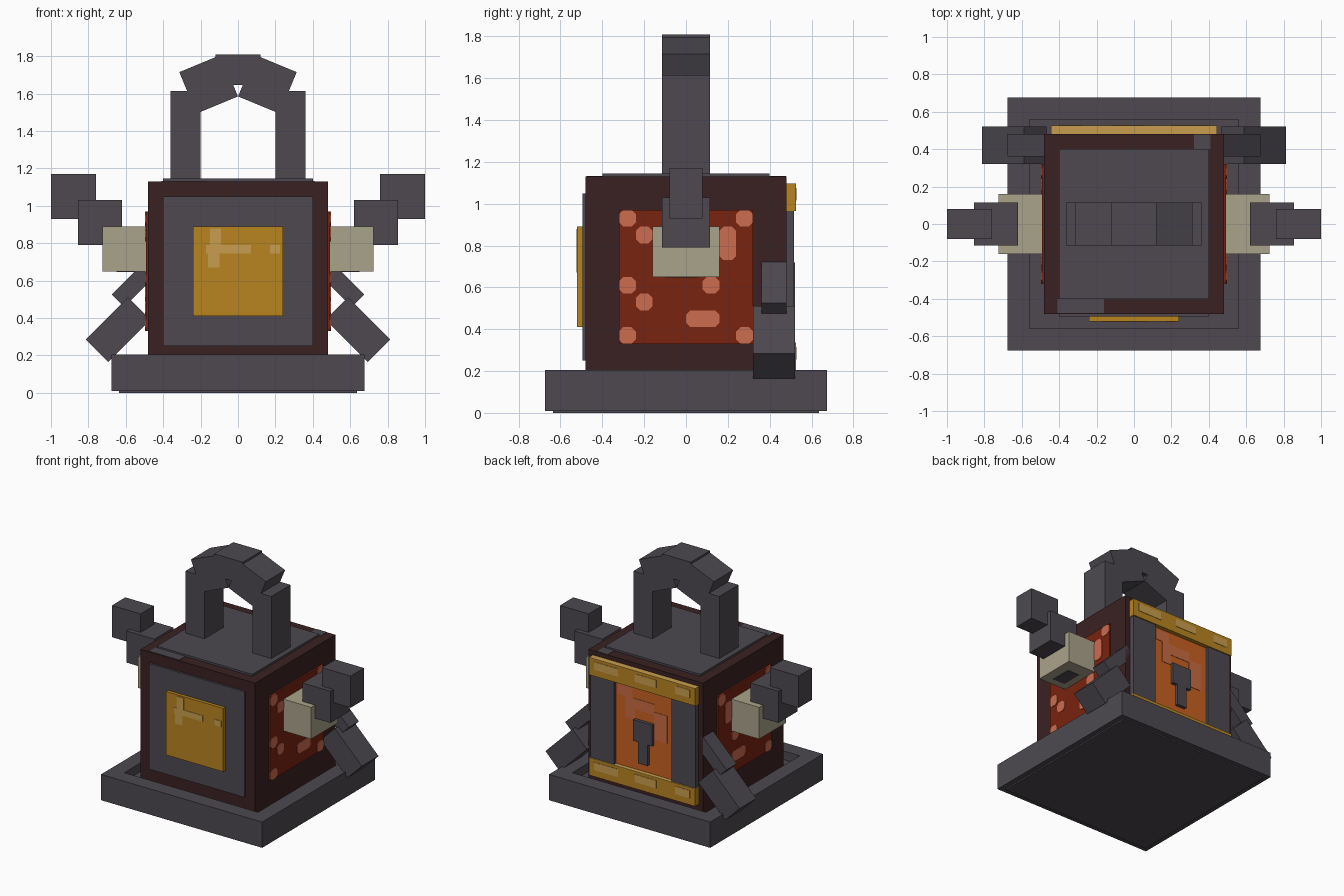
import bpy, bmesh, math

cube = bpy.data.objects.get("Cube")
if cube:
    bpy.data.objects.remove(cube, do_unlink=True)


def material(name, r, g, b):
    lin = [((c / 255 + 0.055) / 1.055) ** 2.4 for c in (r, g, b)] + [1]
    m = bpy.data.materials.new(name)
    m.use_nodes = True
    m.diffuse_color = lin
    m.node_tree.nodes["Principled BSDF"].inputs["Base Color"].default_value = lin
    return m


IRON = material("dark iron", 77, 73, 80)
FRAME = material("dark maroon", 58, 33, 34)
GOLD = material("gold", 184, 133, 32)
GOLD_PALE = material("pale gold", 201, 158, 78)
RED = material("rust red", 122, 35, 15)
SALMON = material("salmon", 205, 108, 80)
BONE = material("bone", 170, 163, 138)
ORANGE = material("orange", 200, 97, 32)
ORANGE_PALE = material("pale orange", 200, 107, 66)


def finish(name, bm, mat):
    bmesh.ops.recalc_face_normals(bm, faces=bm.faces)
    mesh = bpy.data.meshes.new(name)
    bm.to_mesh(mesh)
    bm.free()
    mesh.materials.append(mat)
    ob = bpy.data.objects.new(name, mesh)
    bpy.context.collection.objects.link(ob)
    return ob


def block(name, mat, x, y, z, tilt=0):
    """Box from (min, max) pairs, optionally tilted about the y axis."""
    bm = bmesh.new()
    bmesh.ops.create_cube(bm, size=1)
    for v in bm.verts:
        v.co = [c * (r[1] - r[0]) for c, r in zip(v.co, (x, y, z))]
    ob = finish(name, bm, mat)
    ob.location = [sum(r) / 2 for r in (x, y, z)]
    ob.rotation_euler.y = math.radians(tilt)
    return ob


def span(center, size):
    return (center - size / 2, center + size / 2)


def pair(name, mat, x, y, z, tilt=0):
    """The same box on both sides of the model."""
    block("left_" + name, mat, x, y, z, tilt)
    block("right_" + name, mat, (-x[1], -x[0]), y, z, -tilt)


def spot(name, mat, side, y, z):
    """Thin chamfered patch on a side panel."""
    c = 0.02
    (a, b), (d, e) = y, z
    outline = [(a + c, d), (b - c, d), (b, d + c), (b, e - c),
               (b - c, e), (a + c, e), (a, e - c), (a, d + c)]
    bm = bmesh.new()
    face = bm.faces.new([bm.verts.new((side * 0.492, p, q)) for p, q in outline])
    ext = bmesh.ops.extrude_face_region(bm, geom=[face])
    for v in ext["geom"]:
        if isinstance(v, bmesh.types.BMVert):
            v.co.x += side * 0.005
    finish(name, bm, mat)


# Tray base: foot plate, floor and square rim
block("foot_plate", IRON, (-.635, .635), (-.635, .635), (0, .012))
block("tray_floor", IRON, (-.57, .57), (-.57, .57), (.01, .14))
pair("tray_side", IRON, (.56, .675), (-.675, .675), (.01, .205))
block("tray_front", IRON, (-.56, .56), (-.675, -.56), (.01, .205))
block("tray_back", IRON, (-.56, .56), (.56, .675), (.01, .205))

# Body with top and front plates
block("body", FRAME, (-.48, .48), (-.48, .48), (.135, 1.13))
block("top_plate", IRON, (-.4, .4), (-.4, .4), (1.12, 1.145))
block("top_chip_front", IRON, (-.41, -.16), (-.475, -.4), (1.128, 1.133))
block("top_chip_back", IRON, (.32, .41), (.4, .478), (1.128, 1.133))
block("front_plate", IRON, (-.4, .4), (-.495, -.47), (.25, 1.05))
block("front_panel", GOLD, (-.24, .24), (-.52, -.49), (.41, .89))
for i, (x, z) in enumerate([((-.15, -.09), (.79, .88)), ((-.17, .07), (.745, .79)),
                            ((-.16, -.1), (.67, .745)), ((.17, .225), (.745, .79))]):
    block(f"front_glint_{i}", GOLD_PALE, x, (-.523, -.515), z)

# Spotted side panels: grid cells (y, z, width, height)
CELL = 0.08
cells = [(0, 7, 1, 1), (1, 6, 1, 1), (7, 7, 1, 1), (6, 5, 1, 2), (0, 3, 1, 1),
         (1, 2, 1, 1), (5, 3, 1, 1), (4, 1, 2, 1), (0, 0, 1, 1), (7, 0, 1, 1)]
pair("side_panel", RED, (.47, .493), (-.32, .32), (.33, .97))
for side, label in ((1, "left"), (-1, "right")):
    for i, (cy, cz, w, h) in enumerate(cells):
        y0, z0 = -.32 + cy * CELL, .33 + cz * CELL
        spot(f"{label}_spot_{i}", SALMON, side, (y0, y0 + w * CELL), (z0, z0 + h * CELL))

# Side arms: bone bracket with two stepped iron blocks
pair("bracket", BONE, (.48, .725), (-.16, .16), (.65, .89))
pair("bracket_stain", IRON, (.55, .65), (-.1, .06), (.647, .652))
pair("lower_horn", IRON, (.62, .855), (-.115, .115), (.79, 1.03))
pair("upper_horn", IRON, (.76, 1), (-.08, .08), (.93, 1.17))

# Slanted rear legs
pair("rear_leg", IRON, span(.64, .32), (.32, .52), span(.338, .17), 45)
pair("rear_leg_joint", IRON, span(.54, .29), (.36, .48), span(.595, .095), 45)

# Handle: two posts, tilted shoulders and a crown block
DEPTH = (-.115, .115)
pair("handle_post", IRON, (.2, .36), DEPTH, (1.12, 1.615))
pair("handle_shoulder", IRON, span(.157, .24), DEPTH, span(1.65, .24), 22.5)
block("handle_crown", IRON, (-.12, .12), DEPTH, (1.645, 1.81))

# Back door with posts, gold bars and keyhole
block("door", ORANGE, (-.24, .24), (.47, .495), (.3, 1))
for i, (x, z) in enumerate([((.1, .22), (.87, .95)), ((-.08, .16), (.79, .87)),
                            ((-.19, -.08), (.6, .81)), ((.08, .16), (.71, .79))]):
    block(f"door_patch_{i}", ORANGE_PALE, x, (.492, .498), z)
pair("door_post", IRON, (.24, .44), (.47, .517), (.22, 1.05))
for label, z in (("top", (.965, 1.095)), ("bottom", (.205, .335))):
    block(label + "_bar", GOLD, (-.445, .445), (.47, .526), z)
    for i, x in enumerate([(.2, .4), (-.12, .06), (-.4, -.28)]):
        block(f"{label}_bar_glint_{i}", GOLD_PALE, x, (.522, .529), (z[0] + .05, z[1] - .02))
    block(label + "_bar_cap", GOLD_PALE, (-.445, .445), (.48, .526), (z[1] - .003, z[1] + .002))
block("lock_plate", IRON, (-.08, .08), (.48, .52), (.56, .72))
block("lock_stem", IRON, (-.04, .04), (.48, .52), (.4, .565))
